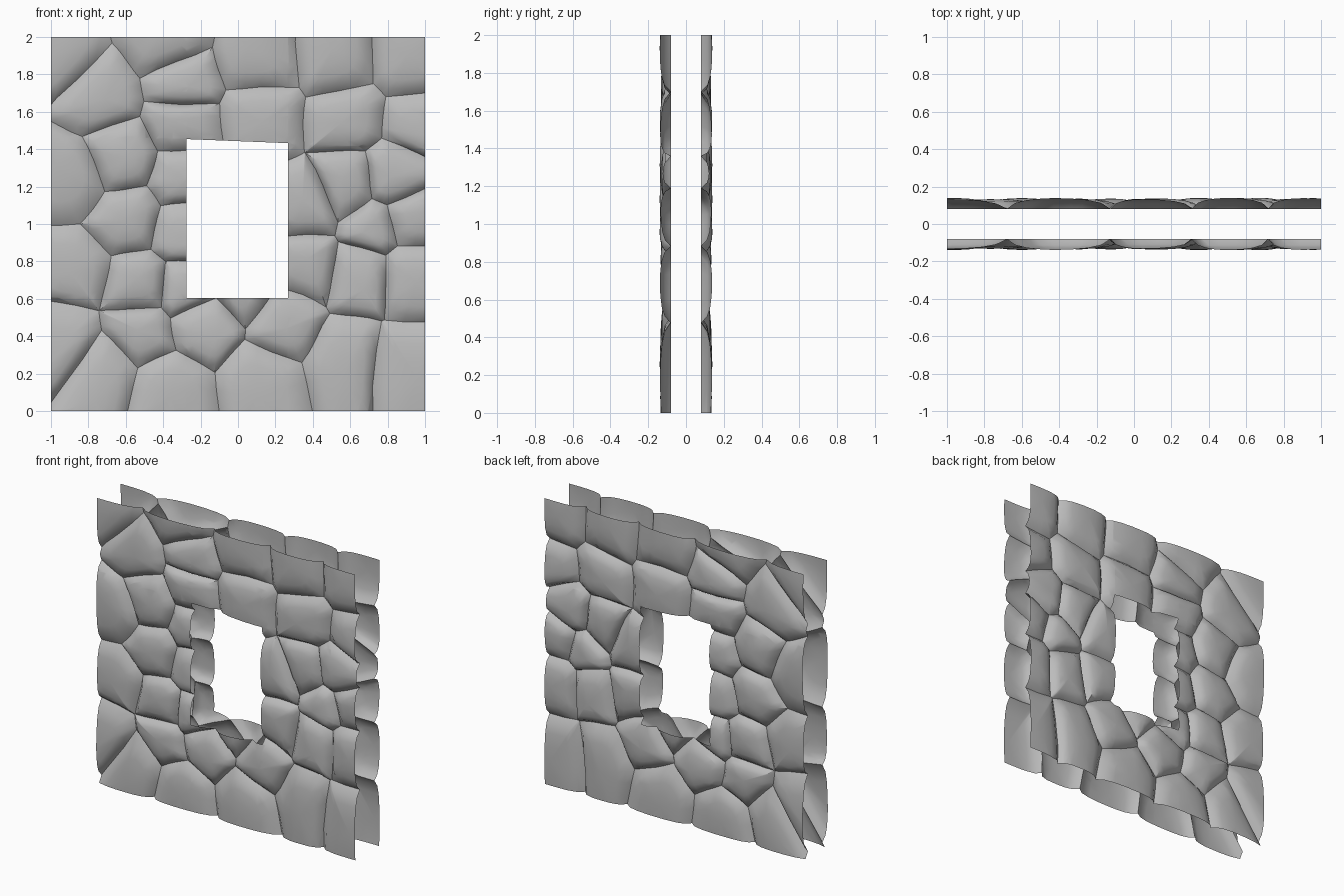
import bpy, bmesh, random
from mathutils import Vector, noise

cube = bpy.data.objects.get("Cube")
if cube:
    bpy.data.objects.remove(cube, do_unlink=True)

random.seed(4)

stone_grey = bpy.data.materials.new("stone grey")
stone_grey.use_nodes = True
colour = (0.5, 0.5, 0.5, 1)
stone_grey.diffuse_color = colour
bsdf = stone_grey.node_tree.nodes["Principled BSDF"]
bsdf.inputs["Base Color"].default_value = colour
bsdf.inputs["Roughness"].default_value = 0.9

# Stone centres (x, z), course by course from the top
STONES = [Vector(p) for p in (
    (-.95, 1.9), (-.72, 1.68), (-.4, 1.97), (-.3, 1.75), (.1, 1.87), (.53, 1.87), (.9, 1.87),
    (.12, 1.58), (.58, 1.57), (.95, 1.52), (-.3, 1.54), (-.62, 1.36), (-.92, 1.25),
    (-.6, 1.02), (-.3, 1.25), (-.28, .95), (-.87, .75), (-.53, .68), (-.93, .37),
    (-.72, .22), (-.52, .41), (-.18, .45), (-.38, .13), (.12, .18), (.25, .47),
    (.57, .28), (.9, .25), (.64, .74), (.38, .78), (.93, .72), (.93, 1.03),
    (.37, 1.1), (.57, 1.2), (.83, 1.27), (.72, .99), (-.27, .66), (.02, .66), (0, 1.05))]

JOINT, CROWN = 0.08, 0.137
SEGMENTS = 4


def clip(poly, point, normal):
    """Keep the part of a polygon behind a line."""
    out = []
    for a, b in zip(poly, poly[1:] + poly[:1]):
        da, db = (a - point).dot(normal), (b - point).dot(normal)
        if da <= 0:
            out.append(a)
        if da * db < 0:
            out.append(a.lerp(b, da / (da - db)))
    return out


def outline(seed):
    """Outline of the stone around a centre, slightly wobbly."""
    poly = [Vector(p) for p in ((-1.2, -.2), (1.2, -.2), (1.2, 2.2), (-1.2, 2.2))]
    for other in STONES:
        if other != seed:
            poly = clip(poly, (seed + other) / 2, other - seed)
    loop = []
    for a, b in zip(poly, poly[1:] + poly[:1]):
        if (b - a).length < 0.001:
            continue
        for i in range(SEGMENTS):
            p = a.lerp(b, i / SEGMENTS)
            n = noise.noise_vector(Vector((p.x, p.y, 0)) * 4)
            loop.append(p + Vector((n.x, n.y)) * 0.025)
    return loop


def soften(loop):
    n = len(loop)
    return [(loop[i - 1] + loop[i] * 2 + loop[(i + 1) % n]) / 4 for i in range(n)]


def add_stone(bm, seed):
    """One domed stone: joint edge, shoulder, upper ring and crown."""
    loop = outline(seed)
    n = len(loop)
    centre = sum(loop, Vector((0, 0))) / n
    crown = CROWN + random.uniform(-0.006, 0.003)
    centre += Vector((random.uniform(-1, 1), random.uniform(-1, 1))) * 0.03
    rings = []
    for scale, rise in ((1, 0), (0.84, 0.56), (0.62, 0.82), (0.32, 0.96)):
        depth = JOINT + (crown - JOINT) * rise
        points = [centre.lerp(p, scale) for p in loop]
        rings.append([bm.verts.new((p.x, -depth, p.y)) for p in points])
        loop = soften(loop)
    top = bm.verts.new((centre.x, -crown, centre.y))
    for low, high in zip(rings, rings[1:]):
        for i in range(n):
            j = (i + 1) % n
            bm.faces.new((low[i], low[j], high[j], high[i]))
    for i in range(n):
        bm.faces.new((rings[-1][i], rings[-1][(i + 1) % n], top))


def cut(bm, point, normal, trim=False):
    geom = bm.verts[:] + bm.edges[:] + bm.faces[:]
    bmesh.ops.bisect_plane(bm, geom=geom, dist=1e-5, plane_co=point,
                           plane_no=normal, clear_outer=trim)


bm = bmesh.new()
for stone in STONES:
    add_stone(bm, stone)
bmesh.ops.remove_doubles(bm, verts=bm.verts[:], dist=0.0005)

# Trim to the square panel
for point, normal in (((1, 0, 0), (1, 0, 0)), ((-1, 0, 0), (-1, 0, 0)),
                      ((0, 0, 0), (0, 0, -1)), ((0, 0, 2), (0, 0, 1))):
    cut(bm, point, normal, True)

# Window opening with a slightly sloping head
opening = [(Vector(p), Vector(n)) for p, n in (
    ((-.275, 0, 1), (-1, 0, 0)), ((.268, 0, 1), (1, 0, 0)),
    ((0, 0, .605), (0, 0, -1)), ((0, 0, 1.443), (.04, 0, 1)))]
for point, normal in opening:
    cut(bm, point, normal)
inside = [f for f in bm.faces
          if all((f.calc_center_median() - p).dot(n) < 0 for p, n in opening)]
bmesh.ops.delete(bm, geom=inside, context='FACES')


def add_wall(name, mirrored):
    """Make a wall skin; the rear one is mirrored front to back."""
    skin = bm.copy()
    if mirrored:
        for v in skin.verts:
            v.co.y = -v.co.y
        bmesh.ops.reverse_faces(skin, faces=skin.faces[:])
    mesh = bpy.data.meshes.new(name)
    skin.to_mesh(mesh)
    skin.free()
    mesh.materials.append(stone_grey)
    wall = bpy.data.objects.new(name, mesh)
    bpy.context.collection.objects.link(wall)
    bpy.ops.object.select_all(action='DESELECT')
    wall.select_set(True)
    bpy.context.view_layer.objects.active = wall
    bpy.ops.object.shade_smooth_by_angle(angle=0.8)


add_wall("front_stone_wall", False)
add_wall("back_stone_wall", True)
bm.free()
